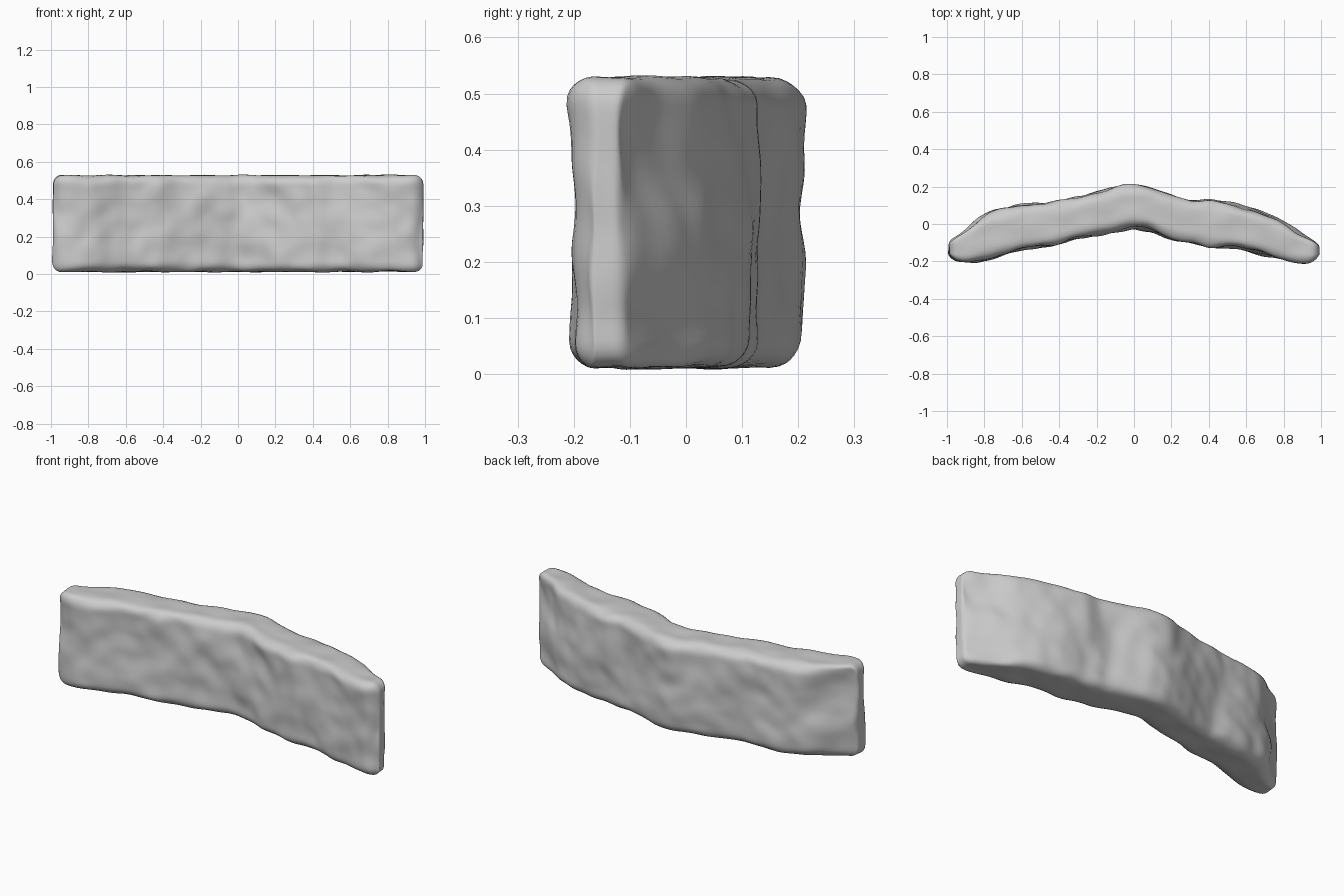
import bpy, bmesh
from mathutils import Vector, noise

if "Cube" in bpy.data.objects:
    bpy.data.objects.remove(bpy.data.objects["Cube"])

# Plan outline of the curved wall: (x, y) along the front and back faces
FRONT = [(-1.0, -.18), (-.93, -.208), (-.86, -.21), (-.76, -.19), (-.6, -.14), (-.44, -.122),
         (-.3, -.08), (-.22, -.072), (-.1, -.042), (0, -.018), (.1, -.04), (.2, -.08),
         (.33, -.105), (.41, -.13), (.56, -.132), (.7, -.172), (.83, -.208), (.93, -.21), (1.0, -.18)]
BACK = [(-1.0, -.09), (-.93, -.06), (-.87, -.02), (-.8, .05), (-.74, .08), (-.6, .107),
        (-.45, .105), (-.3, .145), (-.15, .19), (-.03, .216), (.07, .208), (.18, .17),
        (.3, .125), (.36, .13), (.5, .118), (.62, .09), (.75, .035), (.85, -.025), (.95, -.08), (1.0, -.11)]
HALF = Vector((.99, .1, .258))
R = .05


def lerp_path(path, x):
    x = max(path[0][0], min(path[-1][0], x))
    for (x0, y0), (x1, y1) in zip(path, path[1:]):
        if x <= x1:
            return y0 + (y1 - y0) * (x - x0) / (x1 - x0)


def profile(path, x):
    return sum(lerp_path(path, x + d) for d in (-.03, -.015, 0, .015, .03)) / 5


def clamp_round(p):
    # Round the block's edges by projecting onto a shrunken core
    q = Vector([max(-h + R, min(h - R, c)) for c, h in zip(p, HALF)])
    return q + (p - q).normalized() * R


# Block cut into an even grid
bm = bmesh.new()
bmesh.ops.create_cube(bm, size=2)
bmesh.ops.scale(bm, vec=HALF, verts=bm.verts)
for axis, count in ((0, 110), (1, 12), (2, 32)):
    normal = Vector((0, 0, 0))
    normal[axis] = 1
    for i in range(1, count):
        bmesh.ops.bisect_plane(bm, geom=bm.verts[:] + bm.edges[:] + bm.faces[:],
                               plane_co=normal * HALF[axis] * (2 * i / count - 1), plane_no=normal)

# Bend to the plan outline and add chiselled stone lumps
for v in bm.verts:
    p = clamp_round(v.co)
    side = p.y / HALF.y
    wander = .04 * noise.noise(Vector((p.x * 2, side, p.z * 5)))
    front, back = profile(FRONT, p.x + wander), profile(BACK, p.x + wander)
    n = noise.noise(Vector((p.x * 5, side * 1.5 + 7, p.z * 5)))
    n += .5 * noise.noise(Vector((p.x * 11, side * 2 + 3, p.z * 10)))
    y = (front + back) / 2 + side * ((back - front) / 2 - .005 + .016 * n)
    z = p.z + .007 * noise.noise(Vector((p.x * 8, y * 10, p.z * 4 + 2)))
    x = p.x + .008 * noise.noise(Vector((p.x * 3, y * 8, p.z * 8 + 5)))
    v.co = (x, y, z + .27)

bmesh.ops.recalc_face_normals(bm, faces=bm.faces)
for f in bm.faces:
    f.smooth = True
mesh = bpy.data.meshes.new("curved_stone_wall")
bm.to_mesh(mesh)
bm.free()
bpy.context.collection.objects.link(bpy.data.objects.new("curved_stone_wall", mesh))
